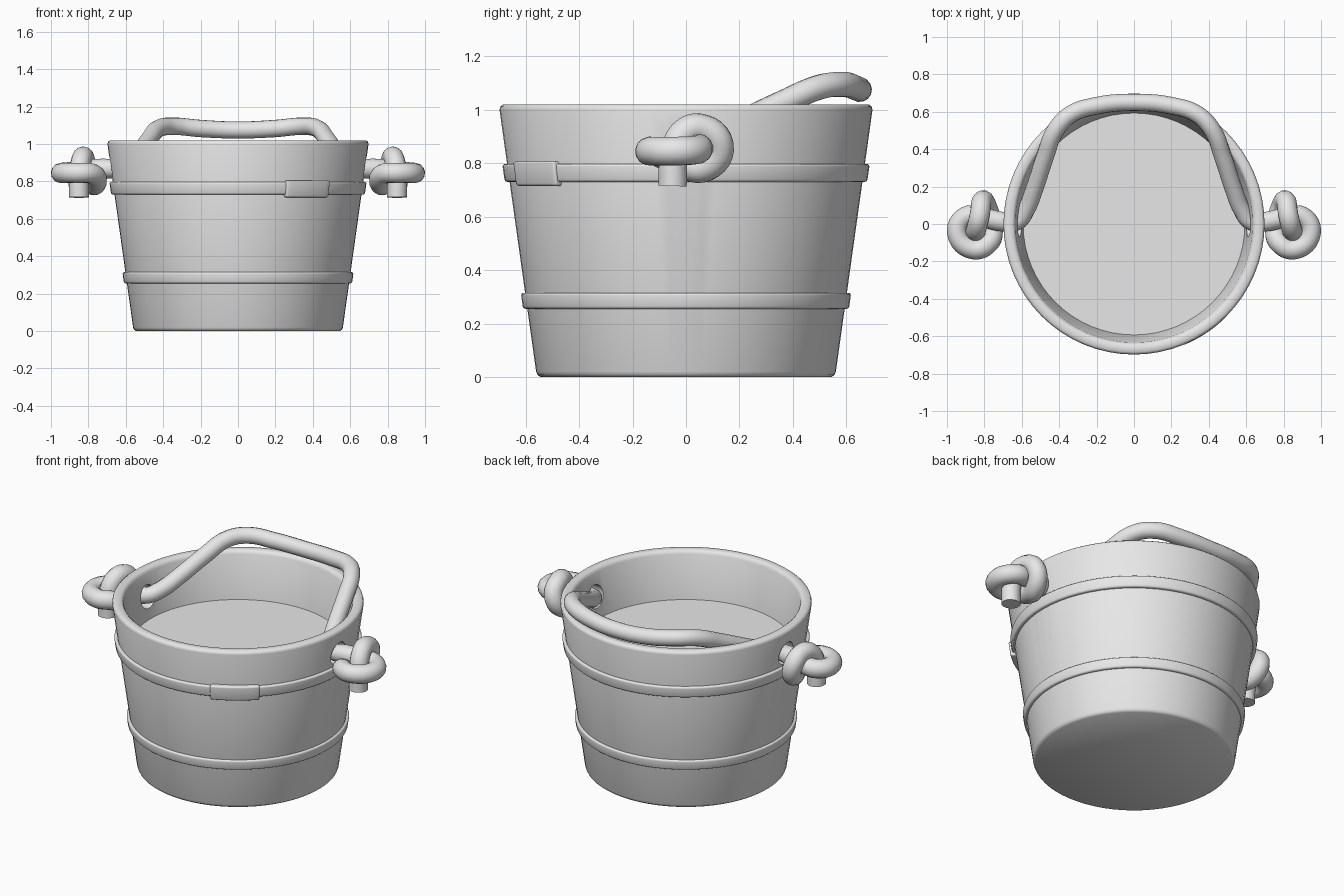
import bpy, bmesh
from math import cos, sin, pi, radians
from mathutils import Matrix

if "Cube" in bpy.data.objects:
    bpy.data.objects.remove(bpy.data.objects["Cube"], do_unlink=True)

grey = bpy.data.materials.new("plain_grey")
grey.use_nodes = True
grey.diffuse_color = (0.8, 0.8, 0.8, 1)
grey.node_tree.nodes["Principled BSDF"].inputs["Base Color"].default_value = (0.8, 0.8, 0.8, 1)


def add_object(name, data):
    data.materials.append(grey)
    obj = bpy.data.objects.new(name, data)
    bpy.context.collection.objects.link(obj)
    return obj


def finish_mesh(name, bm):
    bmesh.ops.recalc_face_normals(bm, faces=bm.faces)
    mesh = bpy.data.meshes.new(name)
    bm.to_mesh(mesh)
    bm.free()
    return add_object(name, mesh)


def revolve(name, profile, start=0, end=360, steps=64, closed=False):
    """Sweep an (r, z) profile round z, capping the ends of a partial sweep."""
    bm = bmesh.new()
    full = end - start == 360
    rings = []
    for i in range(steps if full else steps + 1):
        a = radians(start + (end - start) * i / steps)
        rings.append([bm.verts.new((r * cos(a), r * sin(a), z)) for r, z in profile])
    count = len(profile)
    for i in range(steps):
        p, q = rings[i], rings[(i + 1) % len(rings)]
        for j in range(count if closed else count - 1):
            k = (j + 1) % count
            bm.faces.new((p[j], q[j], q[k], p[k]))
    if not full:
        bm.faces.new(rings[0])
        bm.faces.new(rings[-1])
    bmesh.ops.remove_doubles(bm, verts=bm.verts, dist=0.0001)
    return finish_mesh(name, bm)


def wall(z):
    """Outer radius of the tapered wall."""
    return 0.558 + 0.14 * z


def strap(name, low, high, proud, **sweep):
    """A rounded strip that follows the outside of the wall."""
    profile = [(wall(low) - 0.02, low), (wall(low) + proud, low),
               (wall(high) + proud, high), (wall(high) - 0.02, high)]
    obj = revolve(name, profile, closed=True, **sweep)
    bevel = obj.modifiers.new("rounded", "BEVEL")
    bevel.width, bevel.segments = 0.01, 3
    bevel.limit_method, bevel.angle_limit = "ANGLE", radians(40)
    return obj


# Tapered tub with rounded rim and a raised inner floor
tub = revolve("tub", [
    (0, 0), (0.545, 0), (0.556, 0.008), (0.561, 0.02),
    (0.698, 1.0), (0.695, 1.012), (0.685, 1.02),
    (0.65, 1.02), (0.64, 1.012), (0.634, 1.0), (0.593, 0.74), (0, 0.74)])

# Rope holes through both sides
bm = bmesh.new()
for side in (-1, 1):
    bmesh.ops.create_cone(
        bm, cap_ends=True, segments=24, radius1=0.068, radius2=0.068, depth=0.3,
        matrix=Matrix.Translation((side * 0.66, 0, 0.87)) @ Matrix.Rotation(pi / 2, 4, "Y"))
cutter = finish_mesh("hole_cutter", bm)
cutter.hide_render = True
cut = tub.modifiers.new("holes", "BOOLEAN")
cut.operation, cut.object, cut.solver = "DIFFERENCE", cutter, "EXACT"

# Hoops and the clasp on the upper one
strap("lower_hoop", 0.255, 0.315, 0.016)
strap("upper_hoop", 0.73, 0.797, 0.018)
strap("hoop_clasp", 0.715, 0.806, 0.03, start=-68, end=-45, steps=8)

# Rope: an overhand knot outside each hole, joined by the handle
knot = [(0.85, -0.05, 0.715), (0.85, -0.045, 0.82), (0.84, -0.015, 0.905),
        (0.825, 0.05, 0.932), (0.81, 0.125, 0.87), (0.78, 0.075, 0.785),
        (0.755, -0.02, 0.80), (0.775, -0.1, 0.84), (0.86, -0.135, 0.845),
        (0.945, -0.05, 0.845), (0.9, 0.04, 0.85), (0.81, 0.035, 0.862), (0.72, 0.015, 0.868)]
handle = [(0.63, 0.01, 0.87), (0.575, 0.08, 0.895), (0.535, 0.18, 0.94),
          (0.475, 0.36, 1.025), (0.42, 0.5, 1.085), (0.34, 0.585, 1.095),
          (0.2, 0.632, 1.083)]
half = [(p, 0.054) for p in knot] + [(p, 0.047) for p in handle]
mirrored = [((-x, y, z), r) for (x, y, z), r in reversed(half)]
path = half + [((0, 0.65, 1.075), 0.046)] + mirrored

curve = bpy.data.curves.new("rope_handle", "CURVE")
curve.dimensions = "3D"
curve.bevel_depth, curve.bevel_resolution = 1.0, 5
curve.resolution_u, curve.use_fill_caps = 6, True
spline = curve.splines.new("BEZIER")
spline.bezier_points.add(len(path) - 1)
for point, (co, radius) in zip(spline.bezier_points, path):
    point.co, point.radius = co, radius
    point.handle_left_type = point.handle_right_type = "AUTO"
rope = add_object("rope_handle", curve)

# Apply modifiers, then smooth while keeping the hard edges
parts = [o for o in bpy.context.collection.objects if o.name in
         ("tub", "lower_hoop", "upper_hoop", "hoop_clasp", "rope_handle")]
bpy.ops.object.select_all(action="DESELECT")
for obj in parts:
    obj.select_set(True)
bpy.context.view_layer.objects.active = tub
bpy.ops.object.convert(target="MESH")
bpy.ops.object.shade_smooth_by_angle(angle=radians(42))
bpy.data.objects.remove(cutter, do_unlink=True)
